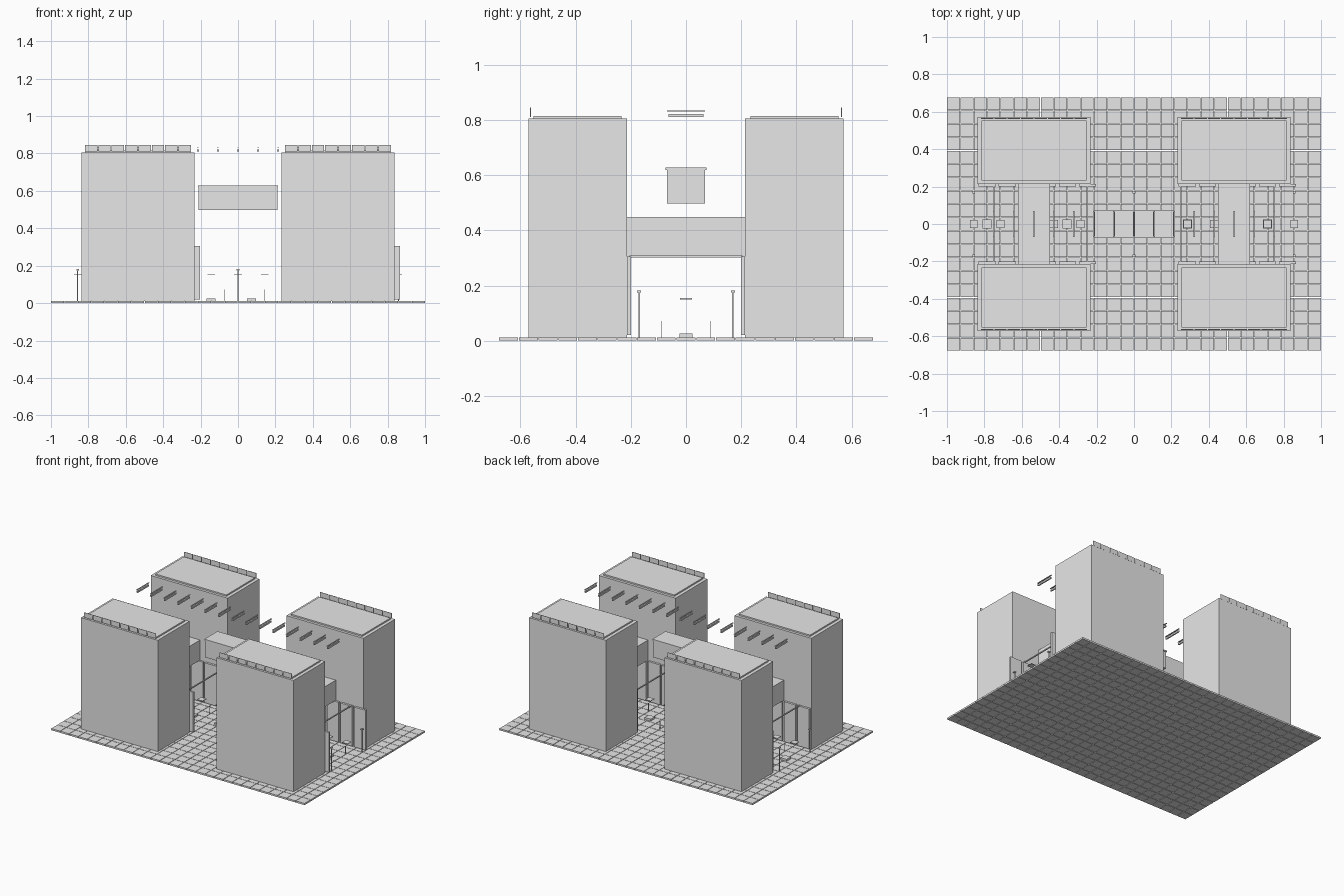
import bpy, bmesh
from mathutils import Matrix, Vector

cube = bpy.data.objects.get("Cube")
if cube:
    bpy.data.objects.remove(cube, do_unlink=True)

grey = bpy.data.materials.new("plain_grey")
grey.use_nodes = True
grey.diffuse_color = (0.8, 0.8, 0.8, 1)
grey.node_tree.nodes["Principled BSDF"].inputs["Base Color"].default_value = (0.8, 0.8, 0.8, 1)


def boxes(name, centres, size, bottom):
    """One object made of equal boxes, standing at height bottom on each (x, y)."""
    bm = bmesh.new()
    for x, y in centres:
        place = Matrix.Translation((x, y, bottom + size[2] / 2))
        bmesh.ops.create_cube(bm, size=1, matrix=place @ Matrix.Diagonal(Vector(size).to_4d()))
    mesh = bpy.data.meshes.new(name)
    bm.to_mesh(mesh)
    bm.free()
    mesh.materials.append(grey)
    ob = bpy.data.objects.new(name, mesh)
    bpy.context.collection.objects.link(ob)
    return ob


def row(count, pitch, middle=0):
    """Evenly spaced positions around a middle."""
    return [middle + (i - (count - 1) / 2) * pitch for i in range(count)]


def grid(xs, ys):
    return [(x, y) for x in xs for y in ys]


UNIT = 1 / 14          # one paving tile
FLOOR = 0.012
TOWER_X, TOWER_Y = 0.535, 0.393
sides = (-1, 1)
tower_xs = [s * TOWER_X for s in sides]
towers = grid(tower_xs, [s * TOWER_Y for s in sides])

# Paving
boxes("paving_tiles", grid(row(28, UNIT), row(19, UNIT)),
      (UNIT - 0.003, UNIT - 0.003, FLOOR), 0)

# Towers with a raised roof slab
boxes("towers", towers, (0.606, 0.357, 0.793), FLOOR)
boxes("roof_slabs", towers, (0.56, 0.32, 0.01), 0.805)

# Parapet panels along the outer roof edges
parapet_xs = [x for t in tower_xs for x in row(8, UNIT, t)]
boxes("parapet_panels", grid(parapet_xs, [-0.564, 0.564]), (0.066, 0.003, 0.035), 0.81)

# Tall panels along the passage walls
panel_xs = [x for t in tower_xs for x in row(6, 1.5 * UNIT, t + 0.018)]
boxes("passage_panels", grid(panel_xs, [-0.207, 0.207]), (0.092, 0.015, 0.285), 0.02)

# Bridges joining the towers
boxes("bridges", [(x, 0) for x in tower_xs], (0.172, 0.43, 0.143), 0.306)

# Hanging middle hall and its roof lip
boxes("middle_hall", [(0, 0)], (0.424, 0.138, 0.122), 0.498)
boxes("middle_hall_roof", [(0, 0)], (0.428, 0.148, 0.009), 0.619)

# Skylight bars over the passage
bars = [(x, 0) for x in row(15, 1.5 * UNIT)]
boxes("skylight_bars", bars, (0.009, 0.128, 0.011), 0.811)
boxes("skylight_strips", bars, (0.008, 0.138, 0.004), 0.831)

# Cross beams at passage height
boxes("cross_beams", [(x, 0) for x in (-0.75, -0.25, 0.25, 0.75)], (0.007, 0.41, 0.007), 0.302)

# Lamp posts
lamps = grid(row(3, 12 * UNIT), [-0.17, 0.17])
boxes("lamp_posts", lamps, (0.005, 0.005, 0.165), FLOOR)
boxes("lamp_heads", lamps, (0.015, 0.015, 0.007), 0.175)

# Hanging plates, benches and small bollards
boxes("hanging_plates", [(x, 0) for x in row(13, 2 * UNIT)], (0.042, 0.042, 0.004), 0.15)
boxes("benches", [(x, 0) for x in row(8, 3 * UNIT, -0.036)], (0.048, 0.048, 0.014), FLOOR)
boxes("bollards", grid(row(8, 3 * UNIT, 0.036), [-0.088, 0.088]), (0.003, 0.003, 0.06), FLOOR)
